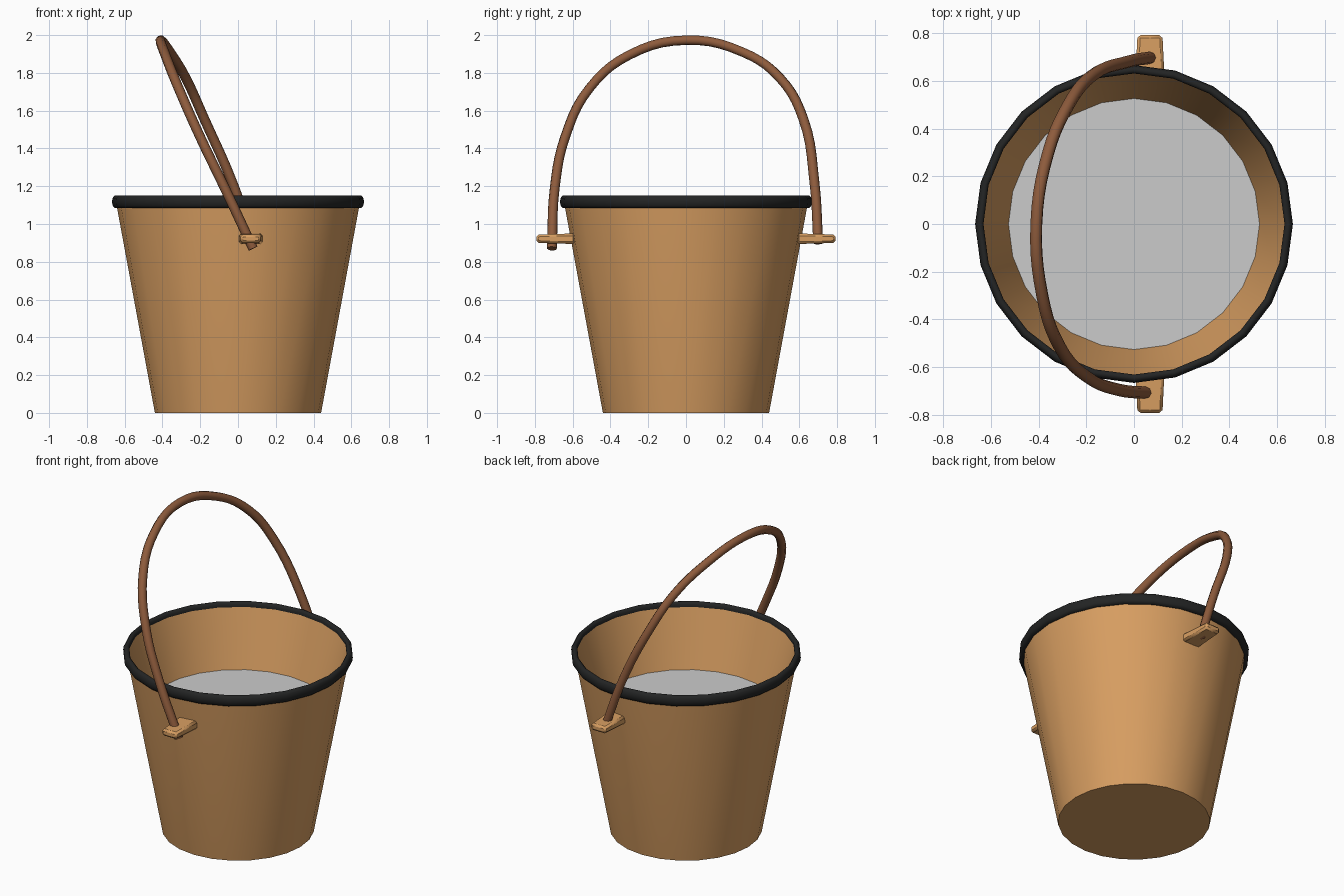
import bpy, bmesh
from math import sin, cos, pi, radians

if "Cube" in bpy.data.objects:
    bpy.data.objects.remove(bpy.data.objects["Cube"])

SIDES = 24


def material(name, rgb):
    m = bpy.data.materials.new(name)
    m.diffuse_color = (*rgb, 1)
    m.use_nodes = True
    m.node_tree.nodes["Principled BSDF"].inputs["Base Color"].default_value = m.diffuse_color
    return m


wood = material("wood", (0.68, 0.34, 0.12))
dark_wood = material("dark wood", (0.27, 0.105, 0.045))
black = material("black", (0.017, 0.018, 0.018))


def finish(obj, mat, angle):
    if mat:
        obj.data.materials.append(mat)
    bpy.ops.object.select_all(action='DESELECT')
    obj.select_set(True)
    bpy.context.view_layer.objects.active = obj
    bpy.ops.object.shade_smooth_by_angle(angle=radians(angle))


def lathe(name, profile, mat, closed=False, cap=False, angle=35):
    """Turn a (radius, z) profile around the z axis."""
    bm = bmesh.new()
    rings = [[bm.verts.new((r * cos(2 * pi * i / SIDES), r * sin(2 * pi * i / SIDES), z))
              for i in range(SIDES)] for r, z in profile]
    pairs = list(zip(rings, rings[1:]))
    if closed:
        pairs.append((rings[-1], rings[0]))
    for a, b in pairs:
        for i in range(SIDES):
            j = (i + 1) % SIDES
            bm.faces.new((a[i], a[j], b[j], b[i]))
    if cap:
        bm.faces.new(rings[0][::-1])
    mesh = bpy.data.meshes.new(name)
    bm.to_mesh(mesh)
    bm.free()
    obj = bpy.data.objects.new(name, mesh)
    bpy.context.collection.objects.link(obj)
    finish(obj, mat, angle)


# Tapered body: base, outer wall, lip, inner wall
lathe("bucket_body", [(0.44, 0), (0.643, 1.10), (0.645, 1.125), (0.633, 1.125), (0.527, 0.77)],
      wood, cap=True)

# Flat grey surface inside the bucket
bpy.ops.mesh.primitive_circle_add(vertices=SIDES, radius=0.527, fill_type='NGON',
                                  location=(0, 0, 0.77), rotation=(0, 0, pi / 2))
bpy.context.object.name = "inner_floor"

# Rounded black rim
lathe("rim", [(0.636, 1.085), (0.654, 1.085), (0.664, 1.098), (0.667, 1.118), (0.664, 1.137),
              (0.654, 1.15), (0.641, 1.15), (0.632, 1.14), (0.632, 1.12)],
      black, closed=True, angle=60)

# Pegs holding the handle
for side, label in ((-1, "front"), (1, "back")):
    bpy.ops.mesh.primitive_cube_add(size=1, location=(0.067, side * 0.69, 0.922))
    peg = bpy.context.object
    peg.name = label + "_peg"
    for v in peg.data.vertices:
        outer = v.co.y * side > 0
        v.co.x *= 0.105 if outer else 0.125
        v.co.y *= 0.205
        v.co.z *= 0.044 if outer else 0.056
    bevel = peg.modifiers.new("bevel", 'BEVEL')
    bevel.width = 0.012
    bevel.segments = 1
    finish(peg, wood, 25)

# Leaning, slightly twisted handle
path = [(0.08, -0.71, 0.87), (-0.07, -0.695, 1.19), (-0.20, -0.64, 1.46), (-0.315, -0.51, 1.72),
        (-0.385, -0.30, 1.895), (-0.41, 0, 1.973), (-0.36, 0.30, 1.91), (-0.275, 0.50, 1.77),
        (-0.18, 0.62, 1.56), (-0.03, 0.68, 1.22), (0.08, 0.70, 0.90)]
curve = bpy.data.curves.new("handle", 'CURVE')
curve.dimensions = '3D'
curve.bevel_depth = 0.026
curve.bevel_resolution = 2
curve.resolution_u = 5
curve.use_fill_caps = True
spline = curve.splines.new('BEZIER')
spline.bezier_points.add(len(path) - 1)
for p, co in zip(spline.bezier_points, path):
    p.co = co
    p.handle_left_type = p.handle_right_type = 'AUTO'
handle = bpy.data.objects.new("handle", curve)
bpy.context.collection.objects.link(handle)
bpy.ops.object.select_all(action='DESELECT')
handle.select_set(True)
bpy.context.view_layer.objects.active = handle
bpy.ops.object.convert(target='MESH')
finish(bpy.context.object, dark_wood, 50)
